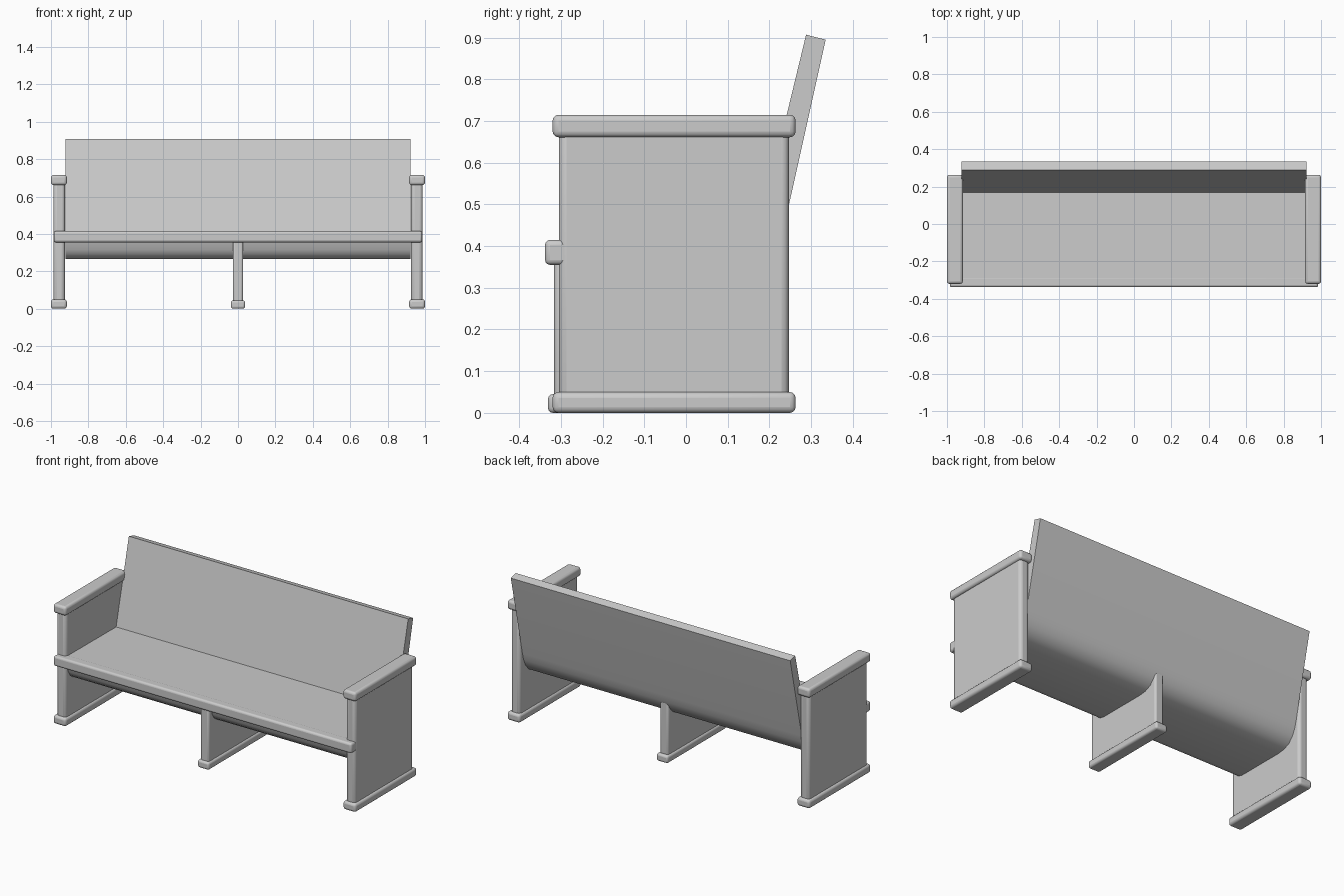
import bpy, bmesh
from mathutils import Vector

if "Cube" in bpy.data.objects:
    bpy.data.objects.remove(bpy.data.objects["Cube"])


def finish(name, bm, bevel=0.0, segments=3):
    bmesh.ops.recalc_face_normals(bm, faces=bm.faces)
    mesh = bpy.data.meshes.new(name)
    bm.to_mesh(mesh)
    bm.free()
    ob = bpy.data.objects.new(name, mesh)
    bpy.context.collection.objects.link(ob)
    if bevel:
        mod = ob.modifiers.new("soft_edges", 'BEVEL')
        mod.width = bevel
        mod.segments = segments
        mod.limit_method = 'ANGLE'
    bpy.ops.object.select_all(action='DESELECT')
    ob.select_set(True)
    bpy.context.view_layer.objects.active = ob
    bpy.ops.object.shade_smooth_by_angle()
    return ob


def box(name, x, y, z, bevel=0.0):
    """Box from (min, max) ranges."""
    bm = bmesh.new()
    bmesh.ops.create_cube(bm, size=1)
    for v in bm.verts:
        v.co = Vector([(r[0] + r[1]) / 2 + c * (r[1] - r[0])
                       for r, c in zip((x, y, z), v.co)])
    return finish(name, bm, bevel)


def extrude_x(name, profile, half):
    """Closed (y, z) profile extruded between x = -half and half."""
    bm = bmesh.new()
    face = bm.faces.new([bm.verts.new((-half, y, z)) for y, z in profile])
    res = bmesh.ops.extrude_face_region(bm, geom=[face])
    verts = [g for g in res["geom"] if isinstance(g, bmesh.types.BMVert)]
    bmesh.ops.translate(bm, verts=verts, vec=(2 * half, 0, 0))
    return finish(name, bm)


# Seat and leaning back: flat top, rounded hollow underside
extrude_x("seat_and_back", [
    (-0.31, 0.414), (0.168, 0.411), (0.288, 0.907), (0.335, 0.895),
    (0.226, 0.405), (0.214, 0.36), (0.195, 0.32), (0.165, 0.287),
    (0.125, 0.27), (0.08, 0.265), (-0.215, 0.265), (-0.245, 0.272),
    (-0.268, 0.29), (-0.283, 0.315), (-0.295, 0.357), (-0.31, 0.357),
], 0.923)

# Front rail running across the end panels
box("front_rail", (-0.985, 0.985), (-0.338, -0.28), (0.355, 0.415), 0.012)

# End panels with armrests and feet
for side, s in (("left", -1), ("right", 1)):
    outer = sorted((s * 0.915, s * 1.0))
    box(side + "_end_panel", sorted((s * 0.925, s * 0.987)), (-0.305, 0.247), (0.03, 0.68), 0.018)
    box(side + "_armrest", outer, (-0.32, 0.263), (0.661, 0.715), 0.014)
    box(side + "_foot", outer, (-0.32, 0.263), (0.0, 0.05), 0.014)

# Centre support
box("centre_leg", (-0.028, 0.028), (-0.316, 0.208), (0.02, 0.38), 0.012)
box("centre_foot", (-0.038, 0.038), (-0.331, 0.228), (0.0, 0.045), 0.012)
